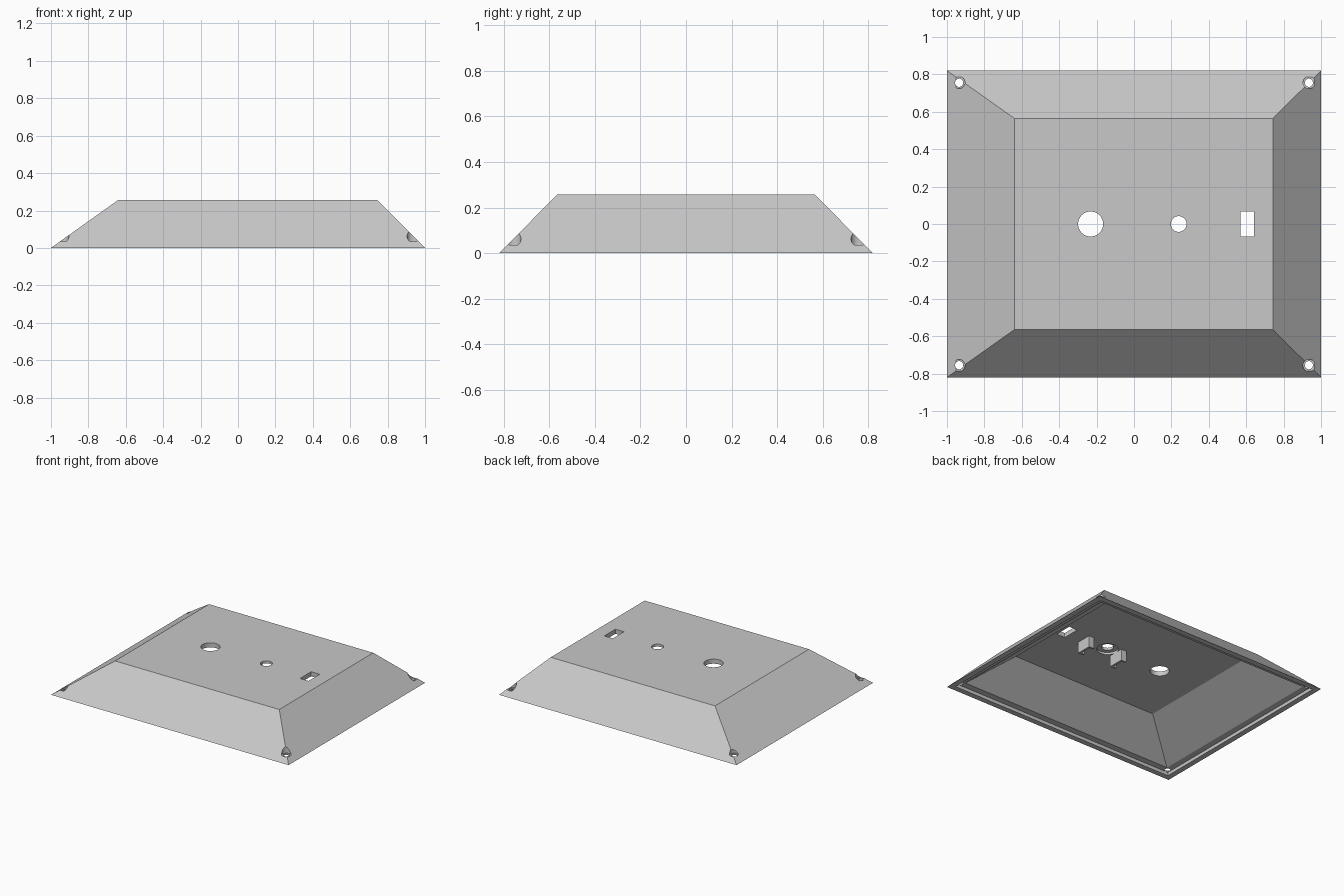
import bpy, bmesh, math

if "Cube" in bpy.data.objects:
    bpy.data.objects.remove(bpy.data.objects["Cube"], do_unlink=True)

GREY = (0.58, 0.58, 0.58, 1)
grey = bpy.data.materials.new("plain grey")
grey.use_nodes = True
grey.diffuse_color = GREY
grey.node_tree.nodes["Principled BSDF"].inputs["Base Color"].default_value = GREY

HX, HY, TOP, CEILING = 1.0, 0.82, 0.257, 0.222


def rect(left, right, half_y, z):
    return [(left, -half_y, z), (right, -half_y, z), (right, half_y, z), (left, half_y, z)]


def inset(d, z):
    return rect(d - HX, HX - d, HY - d, z)


def finish(name, bm):
    bmesh.ops.recalc_face_normals(bm, faces=bm.faces)
    mesh = bpy.data.meshes.new(name)
    bm.to_mesh(mesh)
    bm.free()
    mesh.materials.append(grey)
    obj = bpy.data.objects.new(name, mesh)
    bpy.context.collection.objects.link(obj)
    return obj


def loft(name, loops):
    bm = bmesh.new()
    rings = [[bm.verts.new(p) for p in loop] for loop in loops]
    for a, b in zip(rings, rings[1:]):
        for i in range(4):
            j = (i + 1) % 4
            bm.faces.new((a[i], a[j], b[j], b[i]))
    bm.faces.new(rings[0])
    bm.faces.new(rings[-1])
    return finish(name, bm)


def box(name, x0, x1, y0, y1, z0, z1):
    return loft(name, [[(x0, y0, z), (x1, y0, z), (x1, y1, z), (x0, y1, z)] for z in (z0, z1)])


def cylinder(name, x, y, radius, z0, z1):
    bm = bmesh.new()
    bmesh.ops.create_cone(bm, cap_ends=True, segments=40, radius1=radius,
                          radius2=radius, depth=z1 - z0)
    bmesh.ops.translate(bm, verts=bm.verts, vec=(x, y, (z0 + z1) / 2))
    return finish(name, bm)


# Hollow sloped cover: roof, outer skirt, flat rim, step, inner skirt, ceiling
cover = loft("sloped_cover", [
    rect(-0.64, 0.743, 0.565, TOP),
    inset(0, 0),
    inset(0.042, 0),
    inset(0.042, 0.025),
    inset(0.09, 0.025),
    rect(-0.576, 0.66, 0.485, CEILING),
])

# Roof openings, with a recess under the small one
cutters = [
    cylinder("large_hole_cutter", -0.232, 0, 0.067, 0.1, 0.4),
    cylinder("small_hole_cutter", 0.239, 0, 0.042, 0.1, 0.4),
    cylinder("recess_cutter", 0.239, 0, 0.075, 0.1, 0.238),
    box("slot_cutter", 0.569, 0.641, -0.067, 0.067, 0.1, 0.4),
]
# Stepped screw holes in the corners
for sx in (-1, 1):
    for sy in (-1, 1):
        cutters.append(cylinder("screw_head_cutter", sx * 0.937, sy * 0.757, 0.033, 0.035, 0.3))
        cutters.append(cylinder("screw_shank_cutter", sx * 0.935, sy * 0.755, 0.022, -0.1, 0.3))

for cutter in cutters:
    mod = cover.modifiers.new(cutter.name, 'BOOLEAN')
    mod.operation = 'DIFFERENCE'
    mod.solver = 'EXACT'
    mod.object = cutter
bpy.context.view_layer.update()
evaluated = cover.evaluated_get(bpy.context.evaluated_depsgraph_get())
cut_mesh = bpy.data.meshes.new_from_object(evaluated)
cover.modifiers.clear()
cover.data = cut_mesh
for cutter in cutters:
    bpy.data.objects.remove(cutter, do_unlink=True)

# Smooth the round hole walls only
bpy.ops.object.select_all(action='DESELECT')
cover.select_set(True)
bpy.context.view_layer.objects.active = cover
bpy.ops.object.shade_smooth_by_angle(angle=math.radians(20))

# Pair of clips hanging from the ceiling, each a plate with short side flanges
for label, x in (("inner", 0.165), ("outer", 0.455)):
    low, high = CEILING - 0.086, CEILING + 0.005
    box(label + "_clip_plate", x - 0.015, x, -0.06, 0.06, low, high)
    for side, y in (("front", -0.06), ("back", 0.045)):
        box(label + "_clip_" + side + "_flange", x - 0.045, x - 0.015, y, y + 0.015, low, high)
